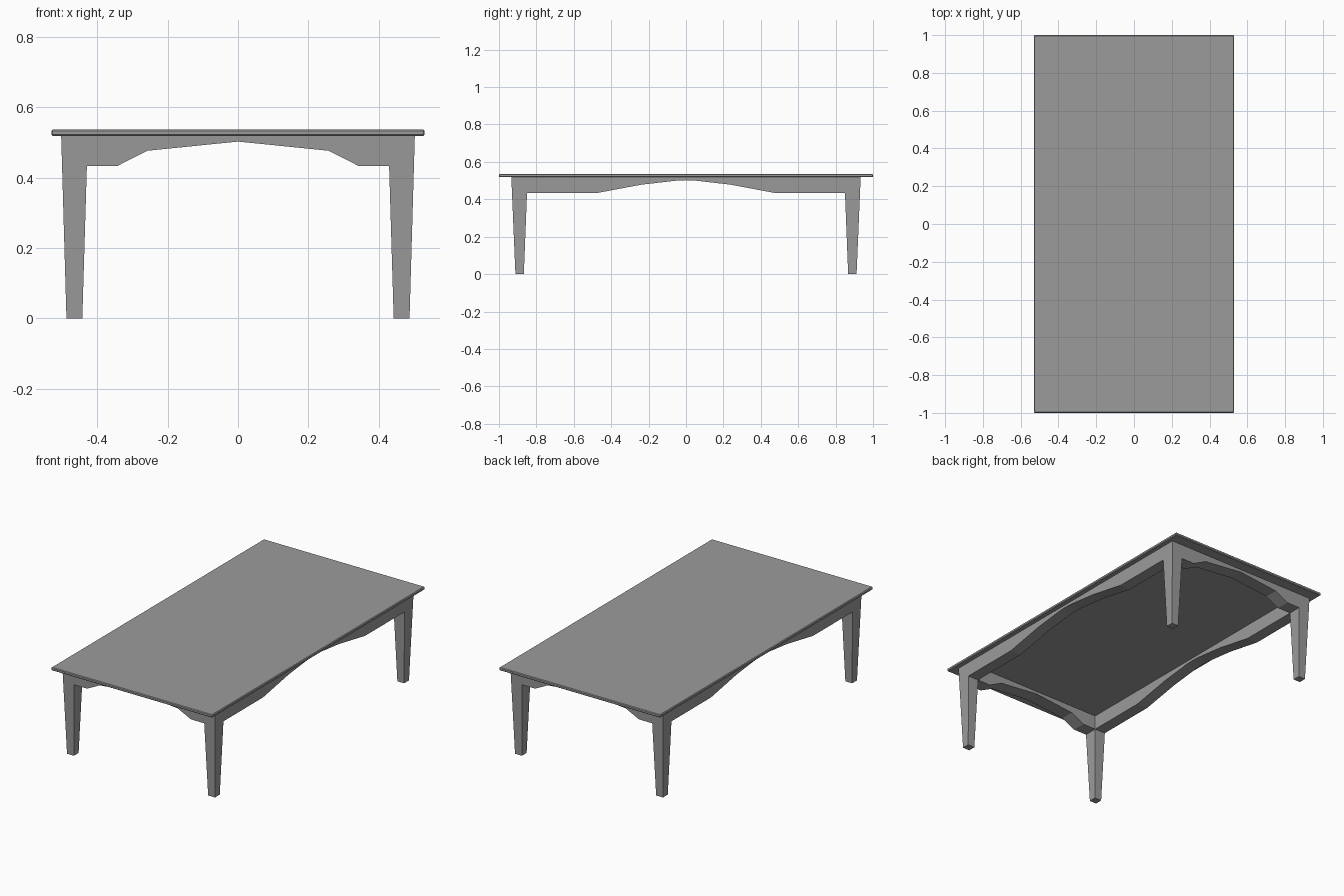
import bpy, bmesh

cube = bpy.data.objects.get("Cube")
if cube:
    bpy.data.objects.remove(cube, do_unlink=True)

grey = bpy.data.materials.new("plain grey")
grey.use_nodes = True
colour = (0.33, 0.33, 0.33, 1)
grey.diffuse_color = colour
grey.node_tree.nodes["Principled BSDF"].inputs["Base Color"].default_value = colour

TOP_Z, UNDER_Z, APRON_Z = 0.536, 0.518, 0.433
# Leg and apron limits on each axis: outer foot, outer top, inner foot, inner top
LIMITS = {"x": (0.487, 0.502, 0.442, 0.429), "y": (0.912, 0.934, 0.867, 0.85)}


def outer(axis, z):
    foot, top = LIMITS[axis][:2]
    return foot + (top - foot) * z / UNDER_Z


def inner(axis, z):
    foot, top = LIMITS[axis][2:]
    return foot + (top - foot) * min(z / APRON_Z, 1)


def loft(name, ring_a, ring_b):
    """Solid joining two matching rings of points."""
    bm = bmesh.new()
    a = [bm.verts.new(p) for p in ring_a]
    b = [bm.verts.new(p) for p in ring_b]
    n = len(a)
    bm.faces.new(a)
    bm.faces.new(b)
    for i in range(n):
        j = (i + 1) % n
        bm.faces.new((a[i], a[j], b[j], b[i]))
    bmesh.ops.recalc_face_normals(bm, faces=bm.faces)
    mesh = bpy.data.meshes.new(name)
    bm.to_mesh(mesh)
    bm.free()
    mesh.materials.append(grey)
    obj = bpy.data.objects.new(name, mesh)
    bpy.context.collection.objects.link(obj)
    return obj


def leg(name, sx, sy):
    def ring(z):
        xi, xo, yi, yo = inner("x", z), outer("x", z), inner("y", z), outer("y", z)
        return [(sx * x, sy * y, z) for x, y in ((xi, yi), (xo, yi), (xo, yo), (xi, yo))]
    # The block above the apron line is straight inside, the foot tapers both ways
    loft(name, ring(0), ring(APRON_Z))
    loft(name + "_block", ring(APRON_Z), ring(UNDER_Z))


def apron(name, axis, side, half_curve):
    """Rail on one side of an axis, with an arched lower edge."""
    along = "y" if axis == "x" else "x"
    end = inner(along, UNDER_Z)
    right = [(end, APRON_Z)] + half_curve
    arch = right + [(-u, z) for u, z in reversed(right) if u > 0]
    profile = arch + [(-end, UNDER_Z), (end, UNDER_Z)]

    def place(depth, u, z):
        return (side * depth, u, z) if axis == "x" else (u, side * depth, z)
    loft(name, [place(outer(axis, z), u, z) for u, z in profile],
         [place(inner(axis, UNDER_Z), u, z) for u, z in profile])


# Thin top with eased edges
def rectangle(z):
    return [(sx * 0.53, sy, z) for sx, sy in ((-1, -1), (1, -1), (1, 1), (-1, 1))]


top = loft("table_top", rectangle(UNDER_Z), rectangle(TOP_Z))
bevel = top.modifiers.new("eased_edges", "BEVEL")
bevel.width = 0.004
bevel.segments = 1

# Legs
for sx, hand in ((1, "left"), (-1, "right")):
    for sy, end in ((-1, "front"), (1, "back")):
        leg(f"{end}_{hand}_leg", sx, sy)

# Arched aprons
short_curve = [(0.342, APRON_Z), (0.257, 0.476), (0, 0.502)]
long_curve = [(0.48, APRON_Z), (0.24, 0.478), (0.05, 0.5), (0, 0.502)]
for side, hand, end in ((1, "left", "back"), (-1, "right", "front")):
    apron(f"{hand}_apron", "x", side, long_curve)
    apron(f"{end}_apron", "y", side, short_curve)
